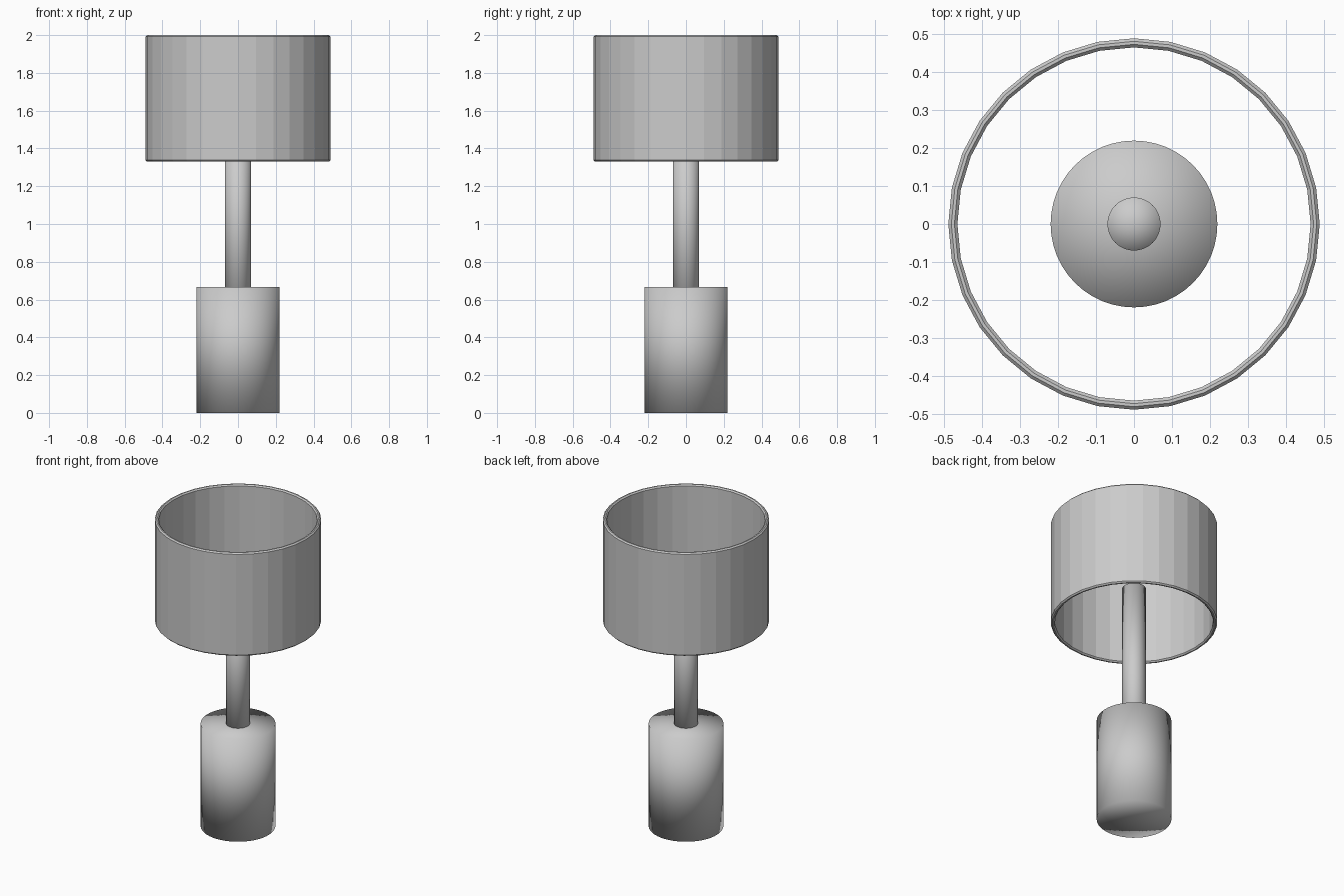
import bpy, bmesh, math

if "Cube" in bpy.data.objects:
    bpy.data.objects.remove(bpy.data.objects["Cube"])


def cylinder(name, radius, z0, z1, sides=48):
    """Fully smooth-shaded cylinder with fan caps."""
    bpy.ops.mesh.primitive_cylinder_add(
        vertices=sides, radius=radius, depth=z1 - z0,
        end_fill_type='TRIFAN', location=(0, 0, (z0 + z1) / 2))
    obj = bpy.context.object
    obj.name = name
    bpy.ops.object.shade_smooth()
    return obj


def lathe_ring(name, profile, sides):
    """Flat-shaded ring from a closed (radius, z) profile."""
    bm = bmesh.new()
    loops = []
    for i in range(sides):
        a = 2 * math.pi * i / sides
        loops.append([bm.verts.new((r * math.cos(a), r * math.sin(a), z))
                      for r, z in profile])
    n = len(profile)
    for i in range(sides):
        a, b = loops[i], loops[(i + 1) % sides]
        for j in range(n):
            k = (j + 1) % n
            bm.faces.new((a[j], b[j], b[k], a[k]))
    bmesh.ops.recalc_face_normals(bm, faces=bm.faces)
    mesh = bpy.data.meshes.new(name)
    bm.to_mesh(mesh)
    bm.free()
    obj = bpy.data.objects.new(name, mesh)
    bpy.context.collection.objects.link(obj)
    return obj


# Base and stem (the stem ends inside the shade)
cylinder("base", 0.22, 0.0, 0.667)
cylinder("stem", 0.07, 0.44, 1.565)

# Open drum shade with chamfered rims
outer, inner, low, high, c = 0.49, 0.466, 1.33, 2.0, 0.008
lathe_ring("shade", [
    (outer, low + c), (outer, high - c),
    (outer - c, high), (inner + c, high),
    (inner, high - c), (inner, low + c),
    (inner + c, low), (outer - c, low)], 32)
